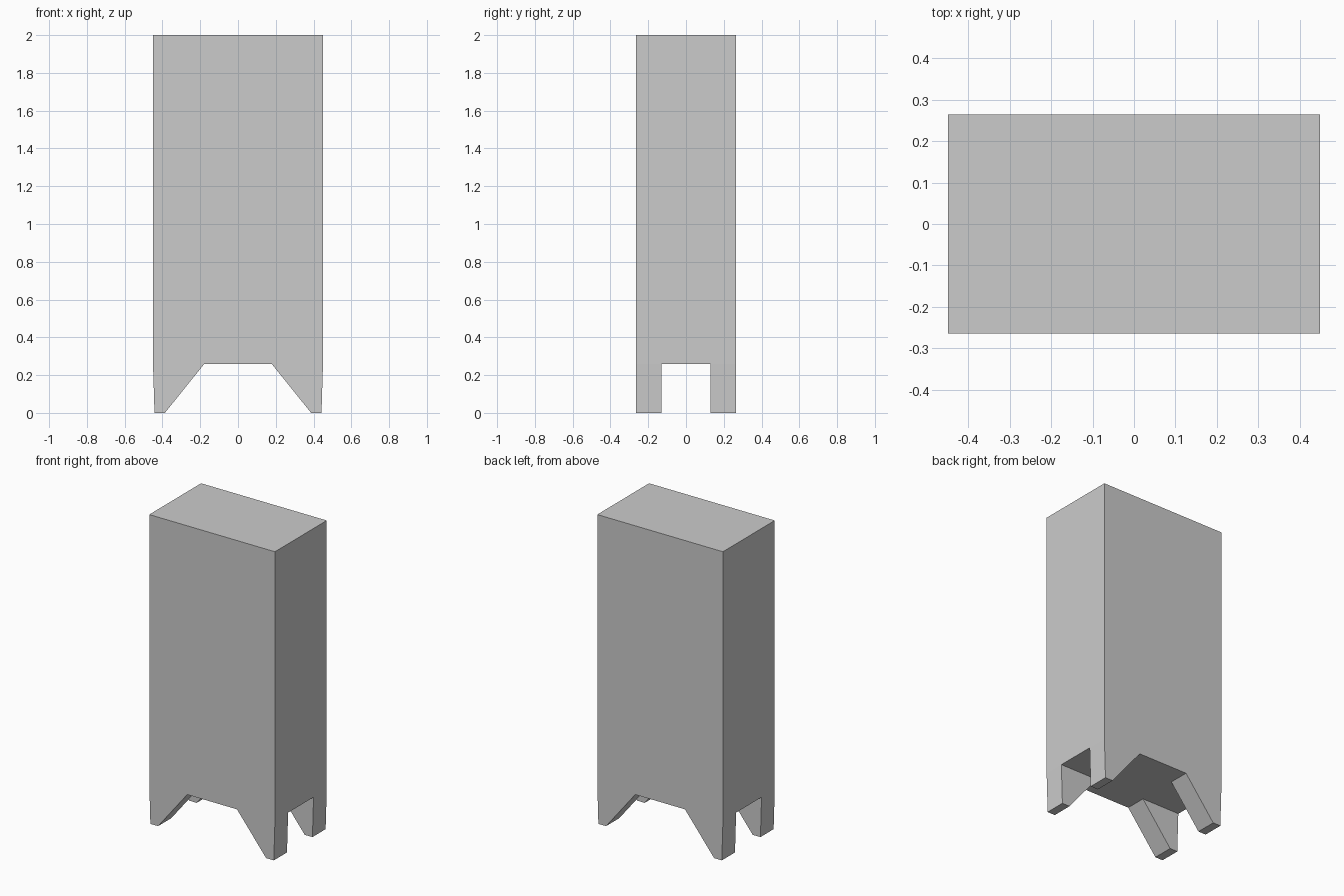
import bpy, bmesh

if "Cube" in bpy.data.objects:
    bpy.data.objects.remove(bpy.data.objects["Cube"])

HALF_W, HALF_D = 0.45, 0.265   # half width and depth of the body
LEG_H, TOP = 0.26, 2.0         # leg height and overall height


def extrude_profile(name, profile, y0, y1):
    """Closed prism from an (x, z) profile swept along y."""
    bm = bmesh.new()
    face = bm.faces.new([bm.verts.new((x, y0, z)) for x, z in profile])
    new = bmesh.ops.extrude_face_region(bm, geom=[face])["geom"]
    moved = [v for v in new if isinstance(v, bmesh.types.BMVert)]
    bmesh.ops.translate(bm, verts=moved, vec=(0, y1 - y0, 0))
    bmesh.ops.recalc_face_normals(bm, faces=bm.faces[:])
    mesh = bpy.data.meshes.new(name)
    bm.to_mesh(mesh)
    bm.free()
    obj = bpy.data.objects.new(name, mesh)
    bpy.context.collection.objects.link(obj)
    return obj


# Tall plain body
extrude_profile("cabinet_body",
                [(-HALF_W, LEG_H), (HALF_W, LEG_H), (HALF_W, TOP), (-HALF_W, TOP)],
                -HALF_D, HALF_D)

# One tapered bracket leg, mirrored to all four corners
legs = extrude_profile("bracket_legs",
                       [(0.387, 0), (0.442, 0), (HALF_W, LEG_H), (0.178, LEG_H)],
                       -HALF_D, -0.13)
mirror = legs.modifiers.new("four_corners", 'MIRROR')
mirror.use_axis = (True, True, False)
mirror.use_mirror_merge = False
